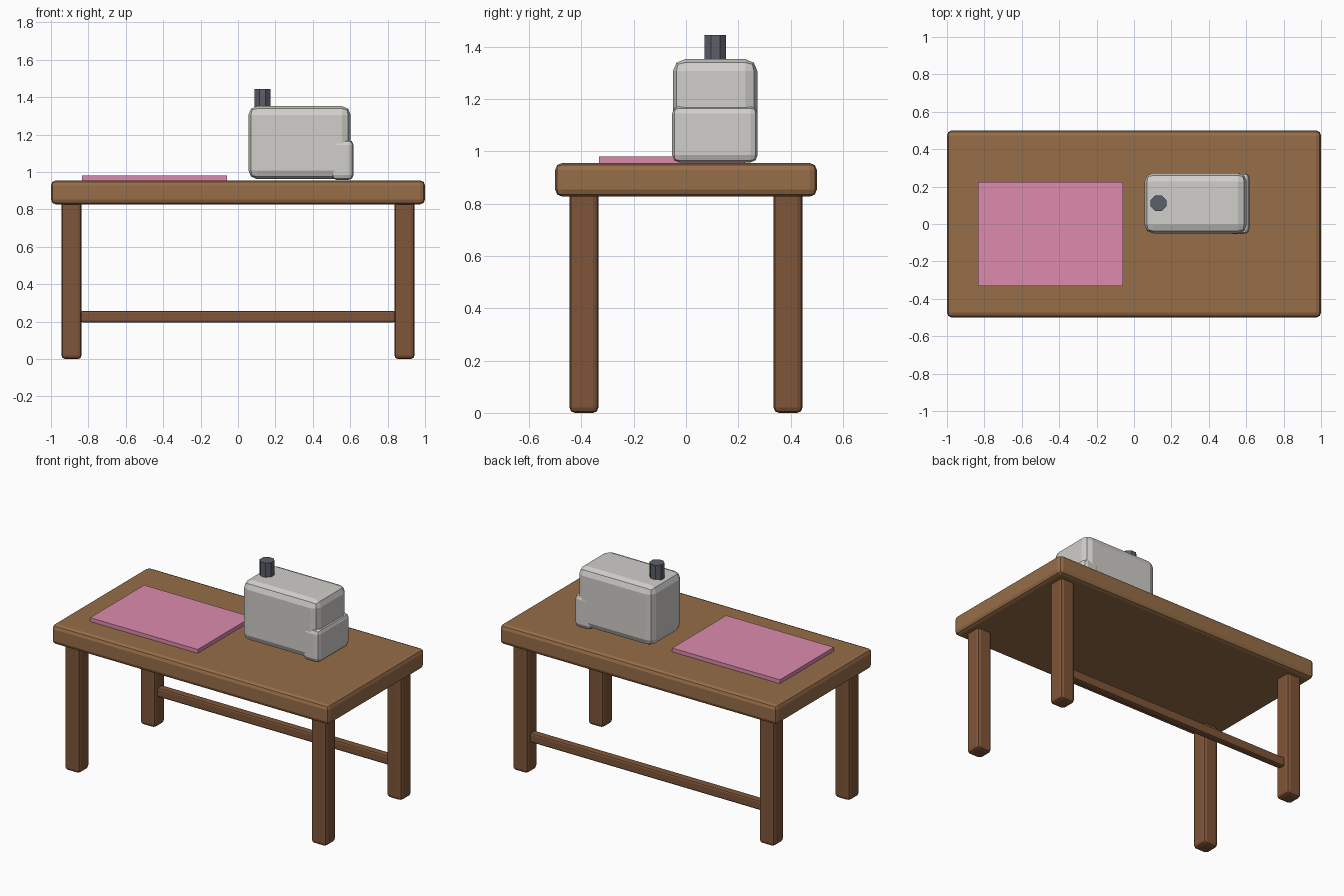
import bpy
import math

if "Cube" in bpy.data.objects:
    bpy.data.objects.remove(bpy.data.objects["Cube"])


def material(name, rgb):
    m = bpy.data.materials.new(name)
    m.diffuse_color = (*rgb, 1)
    m.use_nodes = True
    m.node_tree.nodes["Principled BSDF"].inputs["Base Color"].default_value = m.diffuse_color
    return m


top_wood = material("top_wood", (0.31, 0.155, 0.065))
leg_wood = material("leg_wood", (0.21, 0.09, 0.04))
pink = material("pink", (0.72, 0.26, 0.42))
shell = material("shell", (0.63, 0.62, 0.59))
dark = material("dark", (0.11, 0.115, 0.145))


def box(name, x, y, z, mat, bevel=0.0, segments=2):
    """Box from (min, max) ranges with rounded edges."""
    bpy.ops.mesh.primitive_cube_add(
        size=1, location=[(a + b) / 2 for a, b in (x, y, z)])
    ob = bpy.context.object
    ob.name = name
    ob.scale = [b - a for a, b in (x, y, z)]
    bpy.ops.object.transform_apply(location=False, rotation=False, scale=True)
    ob.data.materials.append(mat)
    if bevel:
        mod = ob.modifiers.new("bevel", "BEVEL")
        mod.width = bevel
        mod.segments = segments
    return ob


# Table top
box("table_top", (-1, 1), (-0.5, 0.5), (0.827, 0.955), top_wood, 0.026)

# Four legs
for side, sx in (("left", -1), ("right", 1)):
    for end, sy in (("front", -1), ("back", 1)):
        cx, cy = sx * 0.89, sy * 0.39
        box(f"{end}_{side}_leg", (cx - 0.054, cx + 0.054),
            (cy - 0.055, cy + 0.055), (0, 0.85), leg_wood, 0.02)

# Rail between the back legs
box("back_rail", (-0.84, 0.84), (0.363, 0.413), (0.195, 0.258), leg_wood, 0.012)

# Flat mat on the left of the table
box("mat", (-0.835, -0.058), (-0.332, 0.225), (0.954, 0.98), pink)

# Machine body with a slightly proud block on its lower right end
box("machine_body", (0.056, 0.602), (-0.05, 0.273), (0.962, 1.352), shell, 0.046)
box("machine_end_block", (0.50, 0.618), (-0.053, 0.274), (0.957, 1.172), shell, 0.028)

# Knob on top of the machine
bpy.ops.mesh.primitive_cylinder_add(
    vertices=8, radius=0.045, depth=0.125, location=(0.131, 0.112, 1.3825),
    rotation=(0, 0, math.radians(22.5)))
knob = bpy.context.object
knob.name = "knob"
knob.data.materials.append(dark)
